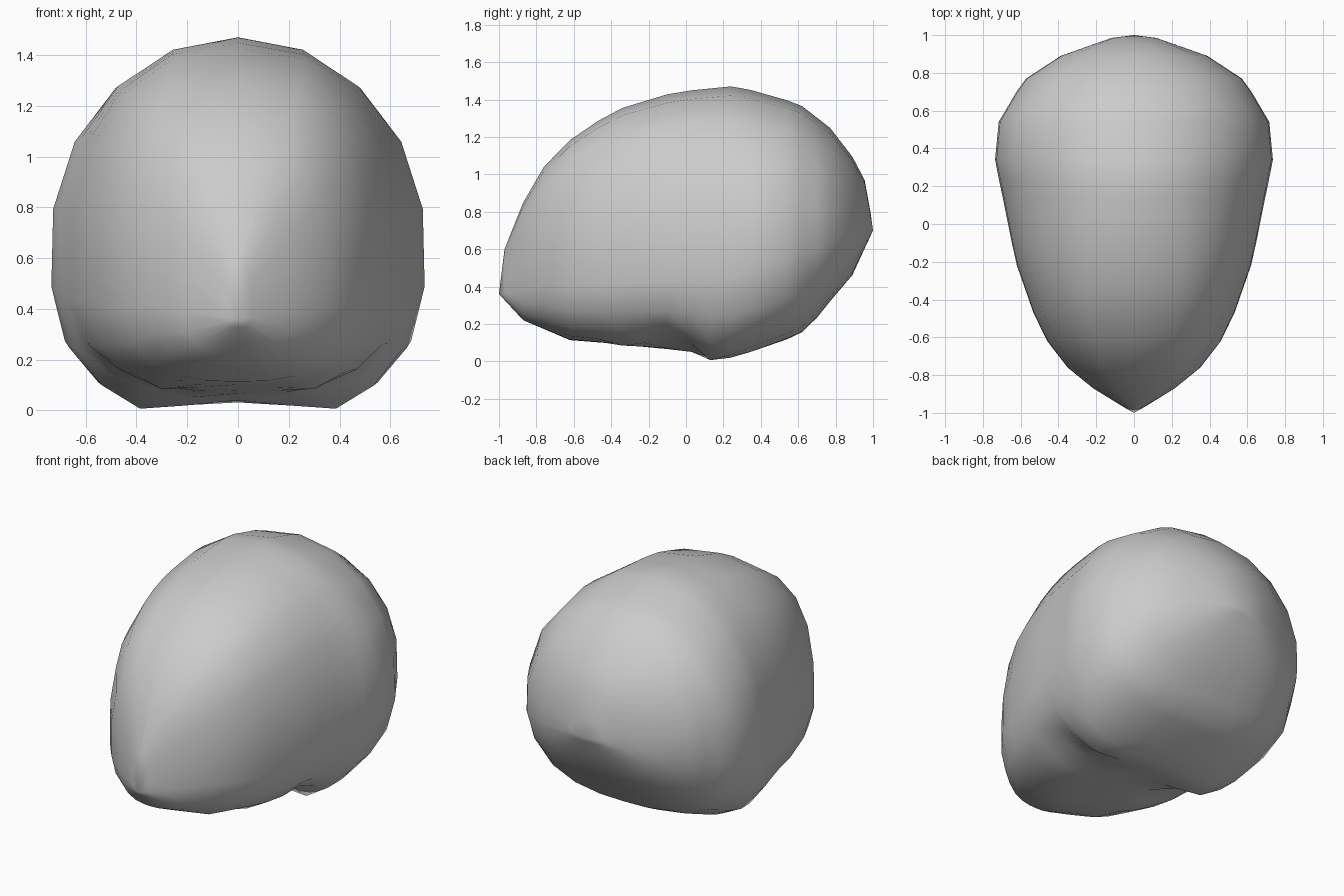
import bpy, bmesh
from math import sin, cos, exp, radians

if "Cube" in bpy.data.objects:
    bpy.data.objects.remove(bpy.data.objects["Cube"])

# directions around half a section, from crown to underside, then mirrored
HALF = [0, 20, 40, 60, 80, 97, 118, 139, 157, 171.5, 180]
ANGLES = HALF + [360 - a for a in HALF[-2:0:-1]]
SIDES = len(ANGLES)

# outlines read along y: crown, underside, half width, height of widest point
CROWN = [(-1, .36), (-.97, .6), (-.85, .9), (-.76, 1.04), (-.64, 1.17), (-.39, 1.34), (-.06, 1.44),
         (.24, 1.47), (.44, 1.435), (.62, 1.365), (.82, 1.21), (.91, 1.06), (.965, .95), (1, .7)]
BELLY = [(-1, .36), (-.87, .22), (-.6, .105), (-.39, .1), (0, .045), (.13, .015), (.23, .01),
         (.45, .075), (.65, .17), (.76, .31), (.88, .44), (1, .7)]
WIDTH = [(-1, 0), (-.9, .18), (-.82, .28), (-.73, .39), (-.6, .475), (-.5, .525), (-.2, .63),
         (.2, .71), (.33, .74), (.54, .72), (.76, .59), (.89, .39), (.95, .22), (.985, .12), (1, 0)]
WAIST = [(-1, .36), (-.8, .46), (-.4, .5), (0, .58), (.3, .64), (.8, .7), (1, .7)]
# squareness of the upper and lower half of each section
DOME = [(-1, 2.2), (-.8, 2.7), (-.5, 2.7), (-.1, 2.35), (.25, 2.07), (1, 2.1)]
BASE = [(-1, 2.5), (-.4, 2.8), (.15, 3.2), (.4, 3.1), (.7, 2.6), (1, 2.3)]
STATIONS = [-.97, -.87, -.76, -.62, -.47, -.34, -.22, -.1, .03, .13, .24, .34, .54, .62, .7, .77, .89, .955, .985]


def read(curve, y):
    for (a, p), (b, q) in zip(curve, curve[1:]):
        if y <= b:
            return p + (q - p) * (y - a) / (b - a)
    return curve[-1][1]


def spot(x, y, cx, cy, rx, ry):
    return exp(-((abs(x) - cx) / rx) ** 2 - ((y - cy) / ry) ** 2)


def section_point(y, angle):
    a = radians(angle)
    s, c = sin(a), cos(a)
    e = 2 / read(DOME if c >= 0 else BASE, y)
    mid = read(WAIST, y)
    x = read(WIDTH, y) * abs(s) ** e * (1 if s > 0 else -1)
    reach = abs(c) ** e
    if c >= 0:                                    # domed upper half
        return x, y, mid + (read(CROWN, y) - mid) * reach
    z = mid - (mid - read(BELLY, y)) * reach      # squarer lower half
    z += reach * (-.045 * spot(x, y, .4, .14, .14, .08)    # rear pair of lower bumps
                  - .035 * spot(x, y, .32, -.34, .12, .1)  # front pair of lower bumps
                  + .07 * spot(x, y, .42, -.06, .15, .11)  # side notches
                  + .025 * spot(x, y, 0, .13, .18, .2))    # middle hollow
    return x, y, max(z, 0)


# rounded shell lofted from front tip to back tip
bm = bmesh.new()
rings = [[bm.verts.new(section_point(y, a)) for a in ANGLES] for y in STATIONS]
front = bm.verts.new((0, -1, .36))
back = bm.verts.new((0, 1, .7))
for i in range(SIDES):
    j = (i + 1) % SIDES
    for r, t in zip(rings, rings[1:]):
        bm.faces.new((r[i], r[j], t[j], t[i]))
    bm.faces.new((front, rings[0][j], rings[0][i]))
    bm.faces.new((back, rings[-1][i], rings[-1][j]))
bmesh.ops.recalc_face_normals(bm, faces=bm.faces)
for f in bm.faces:
    f.smooth = True
mesh = bpy.data.meshes.new("rounded_shell")
bm.to_mesh(mesh)
bm.free()
shell = bpy.data.objects.new("rounded_shell", mesh)
bpy.context.collection.objects.link(shell)
